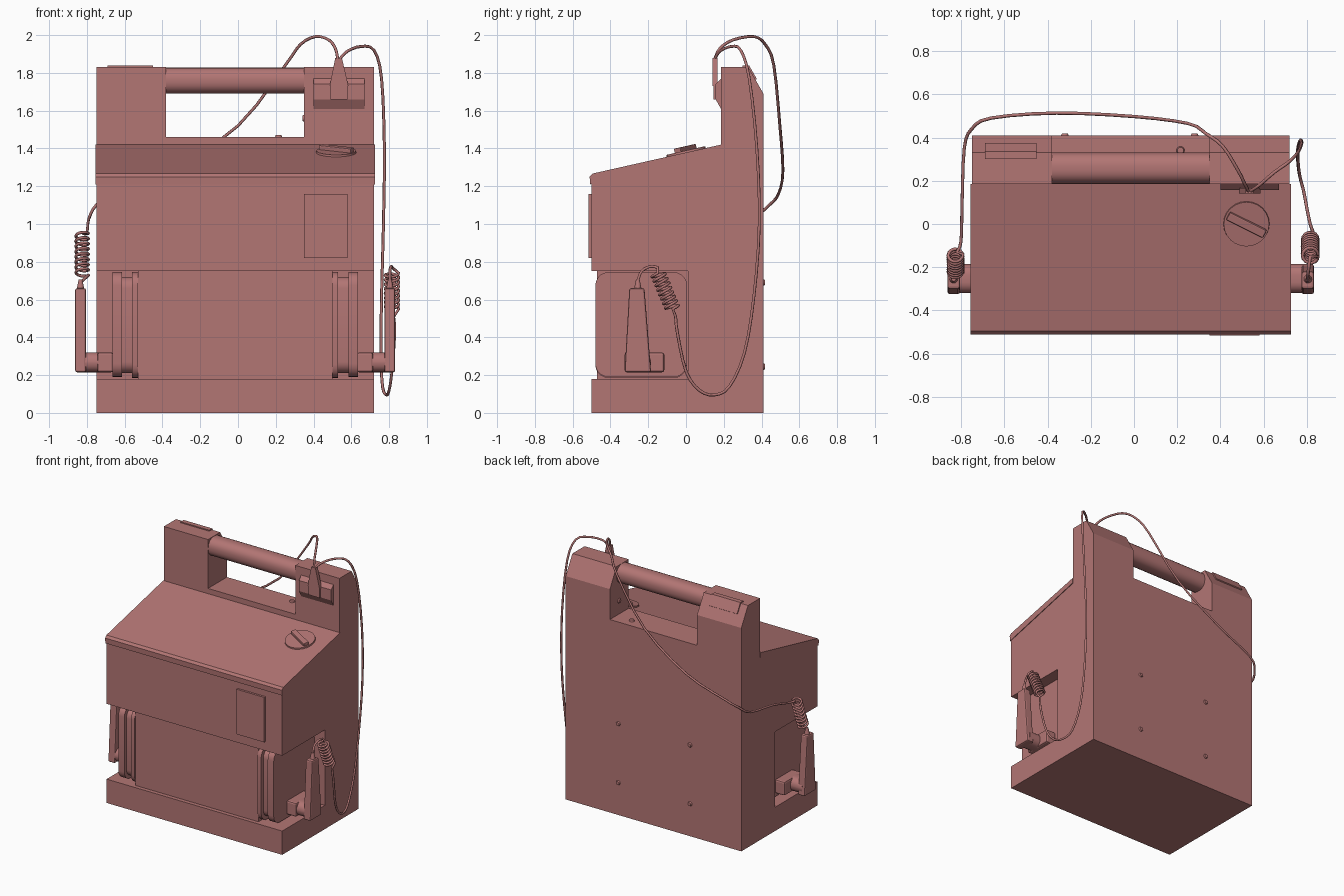
import bpy, bmesh, math
from mathutils import Vector, Matrix

cube = bpy.data.objects.get("Cube")
if cube:
    bpy.data.objects.remove(cube, do_unlink=True)

COLOUR = (0.45, 0.18, 0.175, 1)
mat = bpy.data.materials.new("dusty_red")
mat.use_nodes = True
mat.diffuse_color = COLOUR
bsdf = mat.node_tree.nodes["Principled BSDF"]
bsdf.inputs["Base Color"].default_value = COLOUR
bsdf.inputs["Roughness"].default_value = 0.6


def link(name, data):
    obj = bpy.data.objects.new(name, data)
    bpy.context.collection.objects.link(obj)
    data.materials.append(mat)
    return obj


def select(obj):
    bpy.ops.object.select_all(action='DESELECT')
    obj.select_set(True)
    bpy.context.view_layer.objects.active = obj


def prism(name, pts, a, b, axis='x', bevel=0, smooth=False):
    """Extrude a (y,z) outline along x, or an (x,z) outline along y."""
    place = (lambda p, t: (t, p[0], p[1])) if axis == 'x' else (lambda p, t: (p[0], t, p[1]))
    bm = bmesh.new()
    ends = [[bm.verts.new(place(p, t)) for p in pts] for t in (a, b)]
    bm.faces.new(ends[0])
    bm.faces.new(ends[1])
    n = len(pts)
    for i in range(n):
        j = (i + 1) % n
        bm.faces.new((ends[0][i], ends[0][j], ends[1][j], ends[1][i]))
    bmesh.ops.recalc_face_normals(bm, faces=bm.faces)
    if bevel:
        bmesh.ops.bevel(bm, geom=bm.edges[:], offset=bevel, segments=2, profile=0.5, affect='EDGES')
    mesh = bpy.data.meshes.new(name)
    bm.to_mesh(mesh)
    bm.free()
    obj = link(name, mesh)
    if smooth:
        select(obj)
        bpy.ops.object.shade_smooth_by_angle()
    return obj


def rounded(y0, y1, z0, z1, r, seg=5):
    """Rounded rectangle outline."""
    pts = []
    corners = [(y1 - r, z1 - r), (y0 + r, z1 - r), (y0 + r, z0 + r), (y1 - r, z0 + r)]
    for k, (cy, cz) in enumerate(corners):
        for i in range(seg + 1):
            t = math.pi / 2 * (k + i / seg)
            pts.append((cy + r * math.cos(t), cz + r * math.sin(t)))
    return pts


def rect(a0, a1, z0, z1):
    return [(a0, z0), (a1, z0), (a1, z1), (a0, z1)]


def cone(name, r1, r2, depth, matrix, seg=24):
    bm = bmesh.new()
    bmesh.ops.create_cone(bm, cap_ends=True, segments=seg, radius1=r1, radius2=r2, depth=depth, matrix=matrix)
    mesh = bpy.data.meshes.new(name)
    bm.to_mesh(mesh)
    bm.free()
    obj = link(name, mesh)
    select(obj)
    bpy.ops.object.shade_smooth_by_angle()
    return obj


def wire(name, pts, radius=0.008):
    cu = bpy.data.curves.new(name, 'CURVE')
    cu.dimensions = '3D'
    cu.bevel_depth = radius
    cu.bevel_resolution = 1
    cu.use_fill_caps = True
    sp = cu.splines.new('POLY')
    sp.points.add(len(pts) - 1)
    for p, co in zip(sp.points, pts):
        p.co = (*co, 1)
    return link(name, cu)


def coil(start, end, radius, turns, steps=14):
    """Points of a helix between two places."""
    start, end = Vector(start), Vector(end)
    axis = (end - start).normalized()
    u = Vector((1, 0, 0))
    v = axis.cross(u)
    n = turns * steps
    return [start.lerp(end, i / n) + radius * (u * math.cos(2 * math.pi * i / steps)
            + v * math.sin(2 * math.pi * i / steps)) for i in range(n + 1)]


def smooth_path(pts, sub=3):
    """Catmull-Rom points through a short path."""
    p = [Vector(q) for q in pts]
    p = [p[0]] + p + [p[-1]]
    out = []
    for i in range(1, len(p) - 2):
        a, b, c, d = p[i - 1:i + 3]
        for k in range(sub):
            t = k / sub
            out.append(0.5 * (2 * b + (c - a) * t + (2 * a - 5 * b + 4 * c - d) * t * t
                              + (3 * b - a - 3 * c + d) * t ** 3))
    return out + [p[-1]]


L, R, MID = -0.75, 0.72, -0.015

# Cabinet: base, rear column, overhanging head and tower, with a handle opening
body = prism("cabinet", [(-0.5, 0), (0.41, 0), (0.41, 1.69), (0.33, 1.83), (0.185, 1.83), (0.185, 1.38),
             (-0.5, 1.22), (-0.5, 0.75), (0.01, 0.75), (0.01, 0.18), (-0.5, 0.18)], L, R)
cutter = prism("opening_cutter", rect(-0.38, 0.35, 1.46, 2), 0.1, 0.6, 'y')
cutter.hide_render = True
mod = body.modifiers.new("opening", 'BOOLEAN')
mod.operation = 'DIFFERENCE'
mod.object = cutter
mod.solver = 'EXACT'
select(body)
bpy.ops.object.modifier_apply(modifier="opening")
bpy.data.objects.remove(cutter, do_unlink=True)

prism("centre_core", rect(-0.47, 0.01, 0.18, 0.75), -0.53, 0.50)
prism("sloped_lid", [(-0.508, 1.21), (-0.51, 1.25), (-0.495, 1.267), (0.185, 1.42), (0.185, 1.38)],
      L - 0.005, R + 0.005)
prism("carry_handle", rounded(0.187, 0.33, 1.69, 1.828, 0.06), -0.38, 0.35, smooth=True)
prism("front_panel", rect(0.35, 0.58, 0.82, 1.16), -0.516, -0.5, 'y')

# Plate on the rear chamfer of the tower
prism("rear_label_plate", [(0.30, 1.83), (0.30, 1.838), (0.335, 1.838), (0.375, 1.768), (0.368, 1.763),
      (0.33, 1.83)], -0.69, -0.45)

# Rotary knob lying on the lid
tilt = Matrix.Translation((0.52, 0, 1.382)) @ Matrix.Rotation(math.atan(0.225), 4, 'X')
cone("knob_disc", 0.107, 0.105, 0.014, tilt)
grip = prism("knob_grip", rect(-0.095, 0.095, 0, 0.03), -0.02, 0.02, 'y', 0.005)
grip.matrix_world = tilt @ Matrix.Rotation(math.radians(-27), 4, 'Z')

# Connector dock and plug on the tower
prism("connector_dock", [(0.185, 1.77), (0.157, 1.74), (0.157, 1.66), (0.185, 1.61)], 0.40, 0.67)
prism("plug_base", rect(0.49, 0.58, 1.66, 1.735), 0.145, 0.165, 'y')
prism("plug_body", [(0.485, 1.73), (0.585, 1.73), (0.55, 1.88), (0.515, 1.88)], 0.14, 0.166, 'y')

# Paddles docked on both sides
for side, name in ((1, "left"), (-1, "right")):
    def mx(x):
        return MID + side * (x - MID)
    prism(name + "_inner_plate", rounded(-0.48, 0.005, 0.185, 0.745, 0.07), mx(0.50), mx(0.53), smooth=True)
    prism(name + "_plate_neck", rounded(-0.455, 0, 0.21, 0.72, 0.06), mx(0.53), mx(0.59), smooth=True)
    prism(name + "_outer_plate", rounded(-0.48, 0.005, 0.19, 0.745, 0.07), mx(0.585), mx(0.635), smooth=True)
    prism(name + "_paddle_foot", rect(-0.325, -0.115, 0.215, 0.32), mx(0.63), mx(0.715), bevel=0.012)
    prism(name + "_paddle_arm", rounded(-0.32, -0.185, 0.215, 0.32, 0.05), mx(0.70), mx(0.81), smooth=True)
    prism(name + "_paddle_grip", [(-0.30, 0.66), (-0.22, 0.66), (-0.185, 0.215), (-0.325, 0.215)],
          mx(0.775), mx(0.832), bevel=0.01)
    cone(name + "_cord_sleeve", 0.02, 0.01, 0.05, Matrix.Translation((mx(0.804), -0.255, 0.68)), 12)

# Left cord: coil beside the grip, loop near the floor, then up to the plug
cord = [(0.804, -0.255, 0.70), (0.804, -0.235, 0.75), (0.81, -0.19, 0.775), (0.815, -0.15, 0.77)]
down = [(0.825, -0.055, 0.51), (0.83, -0.045, 0.42), (0.815, 0.0, 0.22), (0.80, 0.07, 0.12),
        (0.785, 0.15, 0.095), (0.765, 0.23, 0.14), (0.757, 0.31, 0.32), (0.76, 0.36, 0.62),
        (0.77, 0.388, 1.0), (0.775, 0.375, 1.4), (0.76, 0.335, 1.77), (0.72, 0.29, 1.92),
        (0.65, 0.24, 1.94), (0.58, 0.18, 1.915), (0.54, 0.153, 1.875)]
wire("left_cord", smooth_path(cord) + coil((0.815, -0.15, 0.74), (0.815, -0.07, 0.55), 0.036, 8)
     + smooth_path(down))

# Right cord: coil above the grip, then around the rear and over the tower
over = [(-0.82, -0.13, 0.95), (-0.80, -0.08, 0.95), (-0.795, 0.1, 1.0), (-0.785, 0.35, 1.04),
        (-0.75, 0.44, 1.10), (-0.66, 0.49, 1.16), (-0.36, 0.513, 1.28), (0.0, 0.497, 1.52),
        (0.25, 0.465, 1.84), (0.33, 0.42, 1.95), (0.41, 0.36, 1.992), (0.48, 0.25, 1.975),
        (0.515, 0.18, 1.93), (0.528, 0.153, 1.875)]
wire("right_cord", [(-0.834, -0.255, 0.69)] + coil((-0.825, -0.225, 0.73), (-0.825, -0.14, 0.95), 0.034, 8)
     + smooth_path(over))

# Small studs on the rear wall and the opening ledge
turn = Matrix.Rotation(-math.pi / 2, 4, 'X')
for x in (-0.32, 0.28):
    for z in (0.245, 0.69):
        cone("rear_stud", 0.02, 0.013, 0.014, Matrix.Translation((x, 0.412, z)) @ turn, 12)
cone("ledge_stud", 0.02, 0.015, 0.014, Matrix.Translation((0.215, 0.34, 1.464)), 12)
cone("post_stud", 0.02, 0.015, 0.012, Matrix.Translation((0.348, 0.3, 1.56))
     @ Matrix.Rotation(-math.pi / 2, 4, 'Y'), 12)
